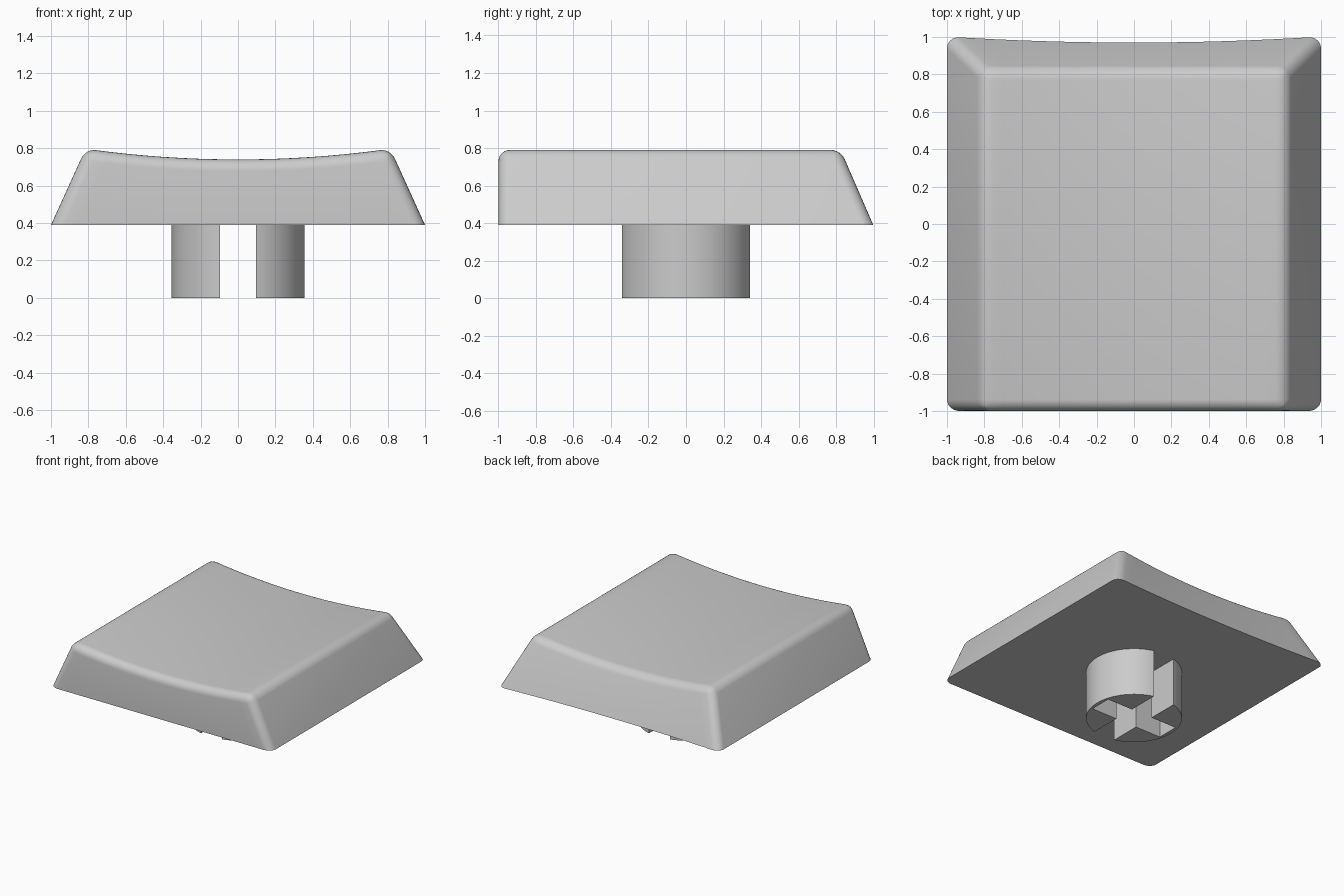
import bpy, bmesh, math

if "Cube" in bpy.data.objects:
    bpy.data.objects.remove(bpy.data.objects["Cube"])

grey = bpy.data.materials.new("light grey")
grey.diffuse_color = (0.6, 0.6, 0.6, 1)
grey.use_nodes = True
grey.node_tree.nodes["Principled BSDF"].inputs["Base Color"].default_value = grey.diffuse_color


def finish(name, bm):
    bmesh.ops.recalc_face_normals(bm, faces=bm.faces[:])
    me = bpy.data.meshes.new(name)
    bm.to_mesh(me)
    bm.free()
    ob = bpy.data.objects.new(name, me)
    bpy.context.collection.objects.link(ob)
    me.materials.append(grey)
    bpy.ops.object.select_all(action='DESELECT')
    ob.select_set(True)
    bpy.context.view_layer.objects.active = ob
    bpy.ops.object.shade_smooth_by_angle(angle=math.radians(30))
    return ob


# Cap body: tapered block with a dished top and a slanted back
BASE_Z, TOP_MID, TOP_END = 0.39, 0.74, 0.797
N = 15
us = [-1] + [-0.86 + 1.72 * i / (N - 1) for i in range(N)] + [1]
bm = bmesh.new()
rows = {"fb": [], "ft": [], "bt": [], "bb": []}
for u in us:
    z = TOP_MID + (TOP_END - TOP_MID) * u * u
    rows["fb"].append(bm.verts.new((u, -1, BASE_Z)))
    rows["ft"].append(bm.verts.new((u * 0.815, -1, z)))
    rows["bt"].append(bm.verts.new((u * 0.815, 0.825, z)))
    rows["bb"].append(bm.verts.new((u, 0.97 + 0.032 * u * u, BASE_Z)))

for a, b in (("fb", "ft"), ("ft", "bt"), ("bt", "bb")):
    for i in range(len(us) - 1):
        bm.faces.new((rows[a][i], rows[a][i + 1], rows[b][i + 1], rows[b][i]))
for i in (0, -1):
    bm.faces.new([rows[k][i] for k in ("fb", "ft", "bt", "bb")])
bm.faces.new(rows["fb"] + rows["bb"][::-1])
bmesh.ops.recalc_face_normals(bm, faces=bm.faces[:])

# Round the top rim and the four upright corners, leaving the base edge sharp
rim = [e for e in bm.edges
       if max(v.co.z for v in e.verts) > BASE_Z + 0.1
       and e.calc_face_angle() > math.radians(30)]
bmesh.ops.bevel(bm, geom=rim, offset=0.088, offset_type='WIDTH', segments=6,
                profile=0.5, affect='EDGES', clamp_overlap=True)
finish("cap_body", bm)

# Stem: two C-shaped halves, split by the open slot and notched by the closed one
R, GAP, NOTCH_W, NOTCH_X = 0.355, 0.095, 0.09, 0.325
half = math.acos(GAP / R)
outline = [(R * math.cos(a), R * math.sin(a))
           for a in (-half + 2 * half * i / 32 for i in range(33))]
outline += [(GAP, NOTCH_W), (NOTCH_X, NOTCH_W), (NOTCH_X, -NOTCH_W), (GAP, -NOTCH_W)]
for side, name in ((1, "stem_right"), (-1, "stem_left")):
    bm = bmesh.new()
    face = bm.faces.new([bm.verts.new((side * x, y, 0)) for x, y in outline])
    ext = bmesh.ops.extrude_face_region(bm, geom=[face], use_keep_orig=True)
    top = [v for v in ext["geom"] if isinstance(v, bmesh.types.BMVert)]
    bmesh.ops.translate(bm, verts=top, vec=(0, 0, BASE_Z + 0.005))
    finish(name, bm)
